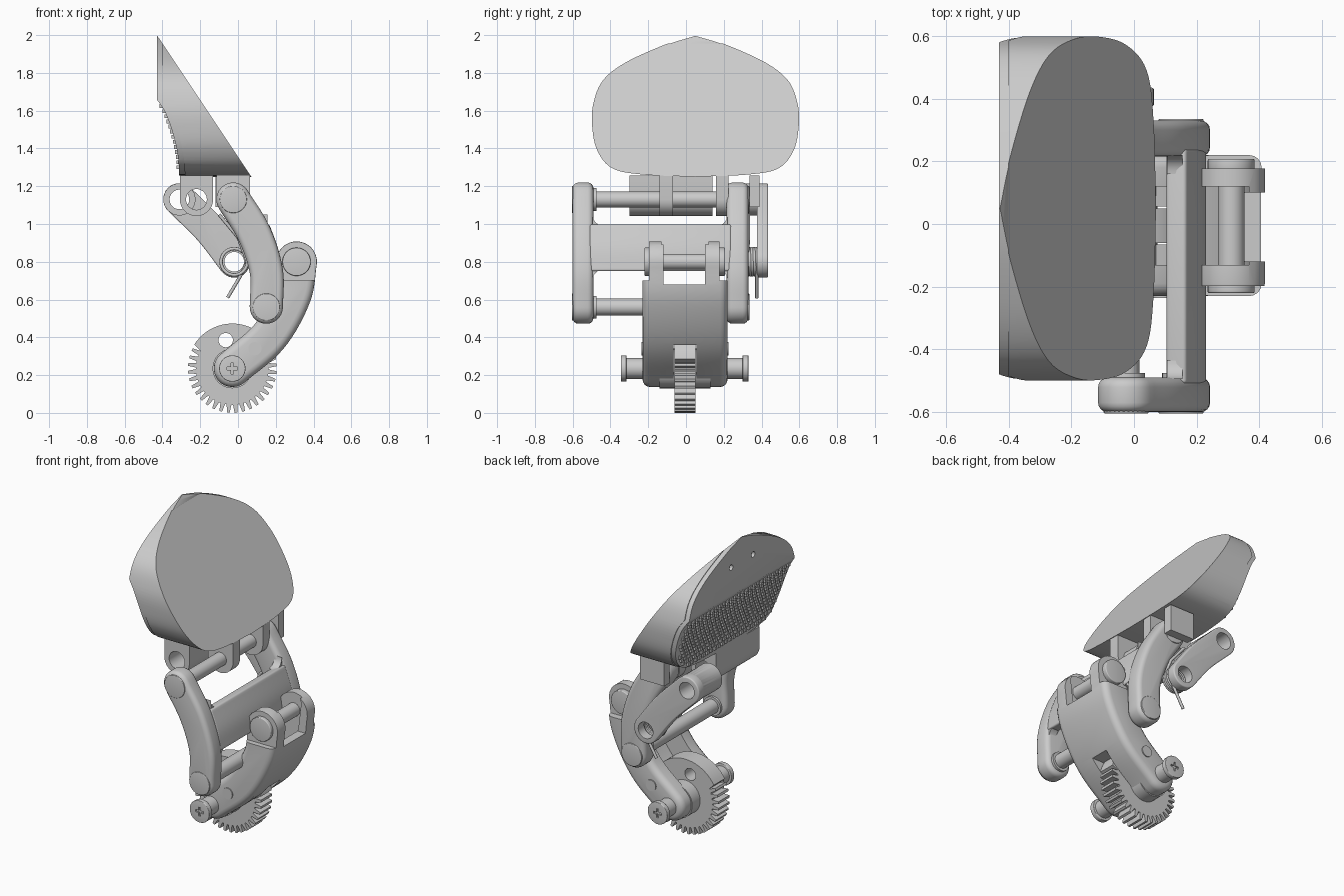
import bpy, bmesh, math
from mathutils import Vector

if "Cube" in bpy.data.objects:
    bpy.data.objects.remove(bpy.data.objects["Cube"], do_unlink=True)

grey = bpy.data.materials.new("plain grey")
grey.use_nodes = True
grey.diffuse_color = (0.6, 0.6, 0.6, 1)
grey.node_tree.nodes["Principled BSDF"].inputs["Base Color"].default_value = (0.6, 0.6, 0.6, 1)


def finish(name, data):
    obj = bpy.data.objects.new(name, data)
    bpy.context.collection.objects.link(obj)
    data.materials.append(grey)
    return obj


def apply(obj, kind, **settings):
    mod = obj.modifiers.new(kind, kind)
    for key, value in settings.items():
        setattr(mod, key, value)
    with bpy.context.temp_override(object=obj, active_object=obj):
        bpy.ops.object.modifier_apply(modifier=mod.name)


def combine(obj, tool, operation="DIFFERENCE"):
    apply(obj, "BOOLEAN", operation=operation, object=tool, solver="EXACT")
    bpy.data.objects.remove(tool, do_unlink=True)
    return obj


def prism(name, pts, a, b, axis="y", bevel=0):
    """Extrude a flat outline from a to b along an axis."""
    bm = bmesh.new()
    place = (lambda u, v: (u, a, v)) if axis == "y" else (lambda u, v: (a, u, v))
    face = bm.faces.new([bm.verts.new(place(u, v)) for u, v in pts])
    ext = bmesh.ops.extrude_face_region(bm, geom=[face])["geom"]
    shift = Vector((0, b - a, 0)) if axis == "y" else Vector((b - a, 0, 0))
    bmesh.ops.translate(bm, vec=shift, verts=[g for g in ext if isinstance(g, bmesh.types.BMVert)])
    bmesh.ops.recalc_face_normals(bm, faces=bm.faces)
    me = bpy.data.meshes.new(name)
    bm.to_mesh(me)
    bm.free()
    obj = finish(name, me)
    if bevel:
        apply(obj, "BEVEL", width=bevel, segments=4, limit_method="ANGLE",
              angle_limit=math.radians(50), use_clamp_overlap=False)
    return obj


def arc(c, r, start, end, n):
    return [(c[0] + r * math.cos(math.radians(start + (end - start) * i / n)),
             c[1] + r * math.sin(math.radians(start + (end - start) * i / n))) for i in range(n + 1)]


def rod(name, c, r, a, b, bevel=0):
    return prism(name, arc(c, r, 0, 360, 32)[:-1], a, b, bevel=bevel)


def box(name, x0, x1, y0, y1, z0, z1):
    return prism(name, [(x0, z0), (x1, z0), (x1, z1), (x0, z1)], y0, y1)


def spline(pts, n=8):
    """Smooth curve through the points."""
    p = [Vector(q) for q in pts]
    p = [2 * p[0] - p[1]] + p + [2 * p[-1] - p[-2]]
    out = []
    for i in range(1, len(p) - 2):
        for k in range(n):
            t = k / n
            out.append(0.5 * (2 * p[i] + (p[i + 1] - p[i - 1]) * t
                              + (2 * p[i - 1] - 5 * p[i] + 4 * p[i + 1] - p[i + 2]) * t * t
                              + (3 * p[i] - p[i - 1] - 3 * p[i + 1] + p[i + 2]) * t ** 3))
    return out + [p[-2]]


def capsule(path):
    """Rounded-end outline along a path of (x, z, half width)."""
    c = spline(path)
    left, right = [], []
    for i, q in enumerate(c):
        d = (c[min(i + 1, len(c) - 1)] - c[max(i - 1, 0)]).xy.normalized()
        n = Vector((-d.y, d.x)) * q.z
        left.append(tuple(q.xy + n))
        right.append(tuple(q.xy - n))

    def cap(q, edge):
        start = math.degrees(math.atan2(edge[1] - q.y, edge[0] - q.x))
        return arc(q.xy, q.z, start, start - 180, 14)[1:-1]
    return left + cap(c[-1], left[-1]) + right[::-1] + cap(c[0], right[0])


# Fingertip pad: outline crossed with a side profile
MID = 0.05
half = spline([(0, 2.0), (0.16, 1.95), (0.37, 1.855), (0.49, 1.76), (0.54, 1.64), (0.547, 1.52),
               (0.52, 1.39), (0.44, 1.295), (0.28, 1.262), (0, 1.25)], 6)
back = [tuple(q) for q in spline([(-0.43, 1.66), (-0.385, 1.59), (-0.345, 1.48),
                                  (-0.318, 1.36), (-0.31, 1.24)], 6)]


def pad_piece(name, profile, scale, bevel):
    outline = [(MID + q[0] * scale, 1.6 + (q[1] - 1.6) * scale) for q in half]
    outline += [(2 * MID - y, z) for y, z in outline[-2:0:-1]]
    obj = prism(name, outline, -0.7, 0.3, "x")
    return combine(obj, prism("side_profile", profile, -1, 1), "INTERSECT")


inner = [(x + 0.03, z) for x, z in back]
pad_piece("pad_body", [(-0.4, 1.956)] + inner + [(0.077, 1.24)], 1, 0)
skin = pad_piece("pad_skin", [(-0.43, 2.0), *back, *inner[::-1], (-0.4, 1.956)], 0.99, 0)
for side in (-1, 1):
    combine(skin, prism("screw_hole", arc((MID + 0.11 * side, 1.84), 0.018, 0, 360, 16)[:-1], -0.5, -0.41, "x"))


def lookup(pts, z, zi=1):
    """Interpolate the first coordinate at height z."""
    for p, q in zip(pts, pts[1:]):
        if q[1] <= z <= p[1]:
            return p[0] + (q[0] - p[0]) * (p[1] - z) / max(p[1] - q[1], 1e-6)
    return pts[-1][0]


# Gripping studs over the lower part of the pad
bm = bmesh.new()
for row in range(13):
    z = 1.30 + row * 0.027
    reach = lookup(half[12:], z) - 0.04
    count = int(reach / 0.019)
    for k in range(-count, count + 1):
        if (k + row) % 2 == 0:
            stud = bmesh.ops.create_cube(bm, size=0.02)["verts"]
            bmesh.ops.translate(bm, vec=(lookup(back, z) - 0.002, MID + k * 0.019, z), verts=stud)
mesh = bpy.data.meshes.new("grip_studs")
bm.to_mesh(mesh)
bm.free()
finish("grip_studs", mesh)

# Pad bracket lugs
TOP, LOW, TIP, AXLE = (-0.025, 1.13), (0.15, 0.56), (0.31, 0.8), (-0.03, 0.235)


def lug(name, c, r, a, b, hole=0):
    obj = prism(name, arc(c, r, 180, 360, 16) + [(c[0] + r, 1.258), (c[0] - r, 1.258)], a, b)
    if hole:
        combine(obj, rod("bore", c, hole, a - 0.1, b + 0.1))


lug("front_lug", TOP, 0.088, -0.14, -0.07)
lug("back_lug", TOP, 0.088, 0.16, 0.225)
lug("bracket_tube", (-0.22, 1.13), 0.088, -0.3, 0.14, 0.055)
box("bracket_block", -0.12, 0.05, 0.335, 0.39, 1.09, 1.258)

# Middle frame: two curved arms and a cross plate
arm = capsule([(*TOP, 0.09), (0.085, 0.95, 0.09), (0.15, 0.75, 0.088), (*LOW, 0.088)])
for name, a, b in (("front_arm", -0.6, -0.49), ("back_arm", 0.215, 0.33)):
    prism(name, arm, a, b, bevel=0.03)
prism("cross_plate", spline([(0.165, 1.0), (0.212, 0.87), (0.232, 0.75)], 6)
      + spline([(0.17, 0.75), (0.145, 0.87), (0.1, 0.98)], 6), -0.51, 0.24, bevel=0.012)
for name, y, s in (("front_fillet", -0.495, 1), ("back_fillet", 0.22, -1)):
    for x, z, v in ((0.13, 0.99, 1), (0.2, 0.76, -1)):
        curve = arc((y + s * 0.06, z + v * 0.06), 0.06, 180 if s > 0 else 0, -v * 90 if s > 0 or v > 0 else 90, 8)
        if s > 0:
            curve = arc((y + 0.06, z + v * 0.06), 0.06, 180, 180 + v * 90, 8)
        prism(name, [(y, z)] + curve, x - 0.025, x + 0.025, "x")

# Pins of the frame
rod("upper_pin", TOP, 0.042, -0.59, 0.31)
rod("lower_pin", LOW, 0.045, -0.57, 0.3)
for c, ends in ((TOP, (-0.604, 0.32)), (LOW, (-0.604, 0.32))):
    for y in ends:
        rod("pin_head", c, 0.072, y, y + 0.015, bevel=0.004)
    rod("pin_collar", c, 0.06, -0.5, -0.475)

# Base link: hollow curved housing with a forked top
path = [(*TIP, 0.108), (0.287, 0.62, 0.1), (0.165, 0.405, 0.1), (*AXLE, 0.098)]
link = prism("base_link", capsule(path), -0.23, 0.22, bevel=0.04)
combine(link, prism("cavity", capsule([(x - 0.075, z + 0.055, w + 0.03) for x, z, w in path]), -0.13, 0.12))
combine(link, box("fork_gap", 0, 0.6, -0.12, 0.1, 0.68, 1))
combine(link, box("gear_slot", -0.3, 0.5, -0.066, 0.056, 0, 0.36))
for a, b in ((-0.3, -0.197), (0.177, 0.3)):
    combine(link, box("fork_trim", 0, 0.6, a, b, 0.7, 1))
rod("fork_pin", TIP, 0.042, -0.2, 0.18)
for y in (-0.22, 0.172):
    rod("fork_pin_head", TIP, 0.075, y, y + 0.035, bevel=0.005)
for y in (-0.236, 0.214):
    rod("side_screw", (0.09, 0.34), 0.035, y, y + 0.012)

# Gear sector with a smooth upper edge
rim = arc(AXLE, 0.238, 12, 148, 24)
for tooth in range(22):
    mid = 155 + tooth * 10
    for off, r in ((-4, 0.192), (-2, 0.235), (1.5, 0.235), (3.5, 0.192)):
        rim += arc(AXLE, r, mid + off, mid + off, 1)[:1]
gear = prism("gear", rim, -0.06, 0.05)
combine(gear, rod("lightening_hole", (-0.065, 0.385), 0.038, -0.2, 0.2))
rod("gear_hub", AXLE, 0.105, -0.14, 0.13)

# Axle with cross-slotted end caps
rod("axle", AXLE, 0.055, -0.33, 0.32)
for a, b, s0, s1 in ((-0.345, -0.315, -0.4, -0.335), (0.3, 0.33, 0.32, 0.4)):
    end = rod("axle_cap", AXLE, 0.07, a, b, bevel=0.004)
    for w, h in ((0.028, 0.007), (0.007, 0.028)):
        combine(end, box("slot", AXLE[0] - w, AXLE[0] + w, s0, s1, AXLE[1] - h, AXLE[1] + h))

# Coupler link with bored ends
A, B = (-0.31, 1.13), (-0.02, 0.8)
coupler = prism("coupler", capsule([(*A, 0.086), (-0.15, 0.97, 0.085), (*B, 0.084)]), 0.375, 0.435, bevel=0.008)
combine(coupler, rod("sleeve", A, 0.085, 0.2, 0.43), "UNION")
for c in (A, B):
    combine(coupler, rod("bore", c, 0.052, 0.1, 0.5))

# Torsion spring
wire = [(-0.1, 0.33, 1.05), (0.0, 0.33, 0.93)]
for i in range(97):
    t = i / 24 * 2 * math.pi
    wire.append((B[0] + 0.07 * math.cos(t), 0.325 + 0.05 * i / 96, B[1] - 0.07 * math.sin(t)))
wire += [(0.01, 0.375, 0.72), (-0.055, 0.375, 0.61)]
curve = bpy.data.curves.new("spring", "CURVE")
curve.dimensions = "3D"
curve.bevel_depth = 0.009
curve.bevel_resolution = 2
curve.use_fill_caps = True
line = curve.splines.new("POLY")
line.points.add(len(wire) - 1)
for point, co in zip(line.points, wire):
    point.co = (*co, 1)
finish("spring", curve)

# Smooth shading with sharp edges
bpy.ops.object.select_all(action="DESELECT")
for obj in bpy.context.scene.objects:
    if obj.type == "MESH" and obj.name != "grip_studs":
        obj.select_set(True)
        bpy.context.view_layer.objects.active = obj
bpy.ops.object.shade_smooth_by_angle(angle=math.radians(35))
